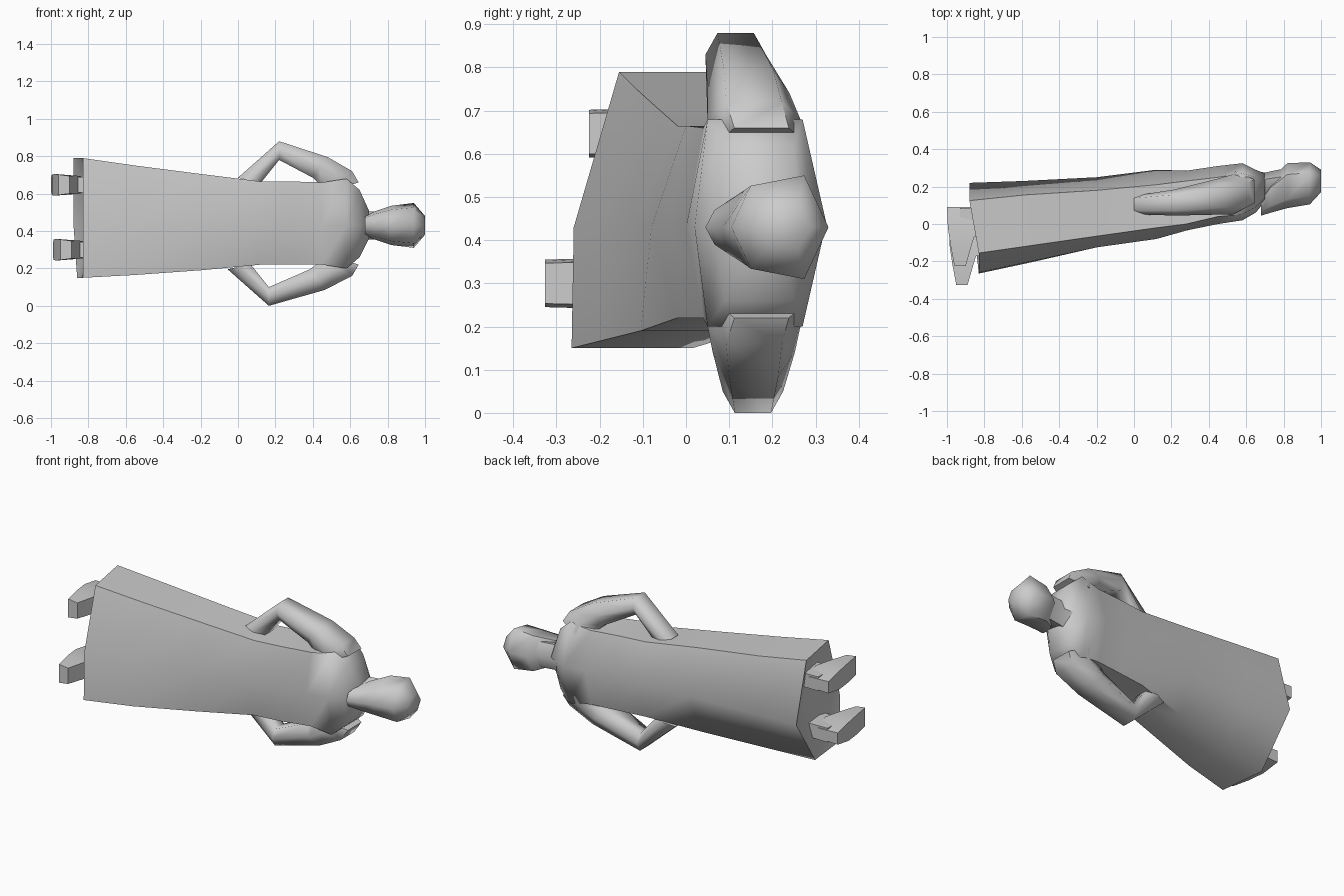
import bpy
import bmesh
import math

cube = bpy.data.objects.get("Cube")
if cube:
    bpy.data.objects.remove(cube, do_unlink=True)

grey = bpy.data.materials.new("plain grey")
grey.use_nodes = True
grey.diffuse_color = (0.6, 0.6, 0.6, 1)
grey.node_tree.nodes["Principled BSDF"].inputs["Base Color"].default_value = (0.6, 0.6, 0.6, 1)

MID = 0.44  # height of the body's axis, which lies along x


def loft(name, rings, recess=0.0, angle=65):
    """Skin a list of equal-length rings; recess sinks the first cap along x."""
    bm = bmesh.new()
    loops = [[bm.verts.new(p) for p in ring] for ring in rings]
    n = len(loops[0])
    for a, b in zip(loops, loops[1:]):
        for i in range(n):
            j = (i + 1) % n
            bm.faces.new((a[i], a[j], b[j], b[i]))
    first = bm.faces.new(loops[0])
    bm.faces.new(loops[-1])
    if recess:
        hub = bmesh.ops.poke(bm, faces=[first])["verts"][0]
        hub.co.x += recess
    bmesh.ops.recalc_face_normals(bm, faces=bm.faces)
    mesh = bpy.data.meshes.new(name)
    bm.to_mesh(mesh)
    bm.free()
    mesh.materials.append(grey)
    obj = bpy.data.objects.new(name, mesh)
    bpy.context.collection.objects.link(obj)
    bpy.ops.object.select_all(action="DESELECT")
    obj.select_set(True)
    bpy.context.view_layer.objects.active = obj
    bpy.ops.object.shade_smooth_by_angle(angle=math.radians(angle))
    return obj


def body_ring(x, back_shift, front, front_side, back_side, back, low, high, tilt):
    xb = x + back_shift
    return [(x, front_side + tilt, high), (xb, back_side + tilt, high),
            (xb, back, MID), (xb * 0.6 + x * 0.4, back_side - tilt, low),
            (x, front_side - tilt, low), (x, front, MID - 0.01)]


# Robe and torso, from the hem to the base of the neck
sections = [
    (-0.83, -0.05, -0.26, -0.21, 0.07, 0.22, 0.15, 0.79, 0.055),
    (-0.55, -0.04, -0.2, -0.16, 0.11, 0.23, 0.165, 0.75, 0.045),
    (-0.2, 0, -0.125, -0.085, 0.16, 0.25, 0.19, 0.705, 0.02),
    (0.12, 0, -0.08, -0.02, 0.21, 0.29, 0.22, 0.665, 0),
    (0.28, 0, -0.035, 0, 0.23, 0.285, 0.22, 0.665, 0),
    (0.45, 0, 0, 0.04, 0.25, 0.31, 0.22, 0.66, 0),
    (0.58, 0, 0.02, 0.05, 0.27, 0.325, 0.2, 0.68, 0),
    (0.65, 0, 0.06, 0.09, 0.25, 0.29, 0.26, 0.62, 0),
    (0.7, 0, 0.12, 0.14, 0.23, 0.27, 0.36, 0.51, 0),
]
loft("robe_and_torso", [body_ring(*s) for s in sections], recess=0.1)


def head_ring(x, front, back, half):
    side_front = front + 0.2 * (back - front)
    side_back = back - 0.25 * (back - front)
    c = MID - 0.01
    return [(x, front, c), (x, side_front, c + 0.8 * half), (x, side_back, c + half),
            (x, back, c), (x, side_back, c - half), (x, side_front, c - 0.8 * half)]


# Neck and head, with the chin reaching forward and down
loft("neck", [head_ring(0.62, 0.1, 0.29, 0.11), head_ring(0.7, 0.13, 0.275, 0.075),
              head_ring(0.82, 0.13, 0.3, 0.075)])
loft("head", [head_ring(0.68, 0.045, 0.15, 0.05), head_ring(0.73, 0.06, 0.24, 0.075),
              head_ring(0.82, 0.085, 0.325, 0.105), head_ring(0.94, 0.105, 0.33, 0.12),
              head_ring(1.0, 0.17, 0.29, 0.05)])


def arm(name, side, slide, push):
    """Bent arm: each station is outer (x, dz), inner (x, dz), front y, back y."""
    stations = [
        ((0.645, 0.22), (0.44, 0.15), 0.07, 0.28, 0),
        ((0.61, 0.28), (0.445, 0.2), 0.05, 0.265, 0),
        ((0.48, 0.355), (0.4, 0.245), 0.05, 0.24, 0.3),
        ((0.22, 0.44), (0.22, 0.34), 0.045, 0.185, 1),
        ((0, 0.245), (0.12, 0.215), 0.05, 0.16, 1),
    ]
    rings = []
    for (xo, zo), (xi, zi), front, back, k in stations:
        f, b, d = front + push * k, back + push * k, slide * k
        bevel = 0.2 * (b - f)
        xm, zm = (xo + xi) / 2 + d, MID + side * (zo + zi) / 2
        rings.append([(xo + d, f + bevel, MID + side * zo), (xo + d, b - bevel, MID + side * zo),
                      (xm, b, zm), (xi + d, b - bevel, MID + side * zi),
                      (xi + d, f + bevel, MID + side * zi), (xm, f, zm)])
    loft(name, rings)


arm("left_arm", 1, 0, 0)
arm("right_arm", -1, -0.055, 0.04)


def foot(name, z, shift, lift):
    # Each ring: y, sole x, instep x, half width
    rings = [(0.09, -1.0, -0.87, 0.035), (-0.02, -0.995, -0.84, 0.055),
             (-0.12, -0.98, -0.87, 0.058), (-0.225, -0.96, -0.9, 0.055)]
    loft(name, [[(sole + lift, y + shift, z - w), (top + lift, y + shift, z - 0.85 * w),
                 (top + lift, y + shift, z + 0.85 * w), (sole + lift, y + shift, z + w)]
                for y, sole, top, w in rings])
    # Ankle rising into the robe
    loft(name.replace("foot", "ankle"),
         [[(x + lift, y + shift, z + dz) for y, dz in
           ((0.085, -w), (-0.07, -w), (-0.07, w), (0.085, w))]
          for x, w in ((-0.93, 0.042), (-0.76, 0.04))])


foot("left_foot", 0.647, 0, 0)
foot("right_foot", 0.3, -0.102, 0.01)
